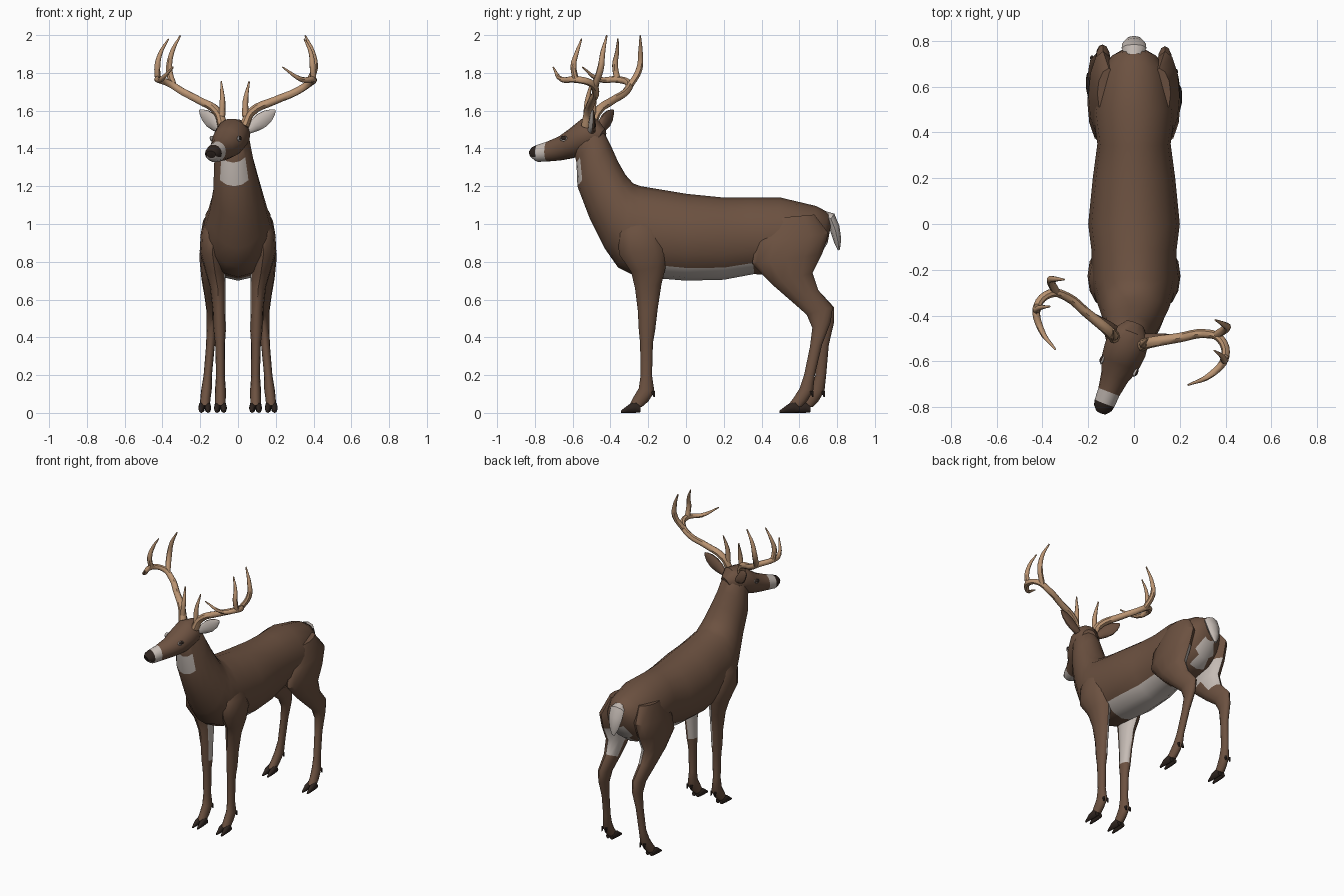
import bpy, bmesh, math
from mathutils import Vector

if "Cube" in bpy.data.objects:
    bpy.data.objects.remove(bpy.data.objects["Cube"])


def material(name, rgb):
    m = bpy.data.materials.new(name)
    m.diffuse_color = (*rgb, 1)
    m.use_nodes = True
    m.node_tree.nodes["Principled BSDF"].inputs["Base Color"].default_value = m.diffuse_color
    return m


BROWN = material("brown coat", (0.150, 0.083, 0.052))
WHITE = material("pale fur", (0.56, 0.50, 0.46))
ANTLER = material("antler bone", (0.50, 0.30, 0.17))
DARK = material("dark hoof and nose", (0.028, 0.018, 0.014))


def finish(ob):
    bpy.ops.object.select_all(action='DESELECT')
    ob.select_set(True)
    bpy.context.view_layer.objects.active = ob
    bpy.ops.object.shade_smooth_by_angle(angle=math.radians(45))


def loft(name, rings, mats, pick=None, n=12):
    """Skin elliptical rings, each given as (top point, bottom point, side vector)."""
    bm = bmesh.new()
    loops = []
    for top, bot, side in rings:
        mid, up = (top + bot) / 2, (top - bot) / 2
        loops.append([bm.verts.new(mid + side * math.cos(2 * math.pi * i / n)
                                   + up * math.sin(2 * math.pi * i / n)) for i in range(n)])
    for a, b in zip(loops, loops[1:]):
        for i in range(n):
            j = (i + 1) % n
            bm.faces.new((a[i], a[j], b[j], b[i]))
    bm.faces.new(loops[0])
    bm.faces.new(loops[-1])
    bmesh.ops.recalc_face_normals(bm, faces=bm.faces)
    for f in bm.faces:
        f.normal_update()
        if pick:
            f.material_index = pick(f.calc_center_median(), f.normal)
    me = bpy.data.meshes.new(name)
    bm.to_mesh(me)
    bm.free()
    for m in mats:
        me.materials.append(m)
    ob = bpy.data.objects.new(name, me)
    bpy.context.collection.objects.link(ob)
    finish(ob)
    return ob


def side_rings(rows):
    """Rows of (y, z of one edge, y, z of other edge, centre x, half width)."""
    return [(Vector((x, y1, z1)), Vector((x, y2, z2)), Vector((w, 0, 0)))
            for y1, z1, y2, z2, x, w in rows]


def head_point(u, f, z, yaw):
    """Sideways u and forward f in the turned head frame."""
    c, s = math.cos(math.radians(yaw)), math.sin(math.radians(yaw))
    return Vector((-0.02 + u * c - f * s, -0.5 - u * s - f * c, z))


# Torso and neck: pale belly, rump and throat
def torso_colour(c, nrm):
    if -0.13 < c.y < 0.42 and c.z < 0.775 and nrm.z < -0.3:
        return 1
    if c.y > 0.6 and nrm.z < -0.2 and abs(c.x) < 0.06:
        return 1
    if 1.19 < c.z < 1.33 and nrm.y < -0.3 and abs(c.x + 0.025) < 0.07:
        return 1
    return 0


loft("torso_and_neck", side_rings([
    (0.77, 1.01, 0.75, 0.90, 0, 0.05),
    (0.755, 1.06, 0.69, 0.80, 0, 0.105),
    (0.69, 1.095, 0.62, 0.75, 0, 0.15),
    (0.50, 1.14, 0.48, 0.725, 0, 0.18),
    (0.34, 1.14, 0.36, 0.735, 0, 0.16),
    (0.20, 1.14, 0.20, 0.705, 0, 0.18),
    (0.00, 1.16, 0.00, 0.70, 0, 0.20),
    (-0.12, 1.18, -0.12, 0.71, 0, 0.185),
    (-0.24, 1.20, -0.26, 0.72, 0, 0.185),
    (-0.28, 1.215, -0.36, 0.77, 0, 0.17),
    (-0.32, 1.26, -0.43, 0.87, 0, 0.15),
    (-0.36, 1.33, -0.51, 1.03, -0.005, 0.125),
    (-0.40, 1.42, -0.575, 1.20, -0.02, 0.107),
    (-0.45, 1.52, -0.58, 1.325, -0.025, 0.09),
    (-0.52, 1.54, -0.59, 1.37, -0.03, 0.07)]), [BROWN, WHITE], torso_colour, 16)

# Tail
loft("tail", side_rings([
    (0.73, 1.07, 0.73, 1.02, 0, 0.035),
    (0.785, 1.055, 0.75, 1.0, 0, 0.054),
    (0.812, 0.99, 0.765, 0.96, 0, 0.052),
    (0.822, 0.92, 0.785, 0.90, 0, 0.035),
    (0.815, 0.865, 0.805, 0.86, 0, 0.01)]), [WHITE], n=8)

# Head with pale muzzle and dark nose
YAW = 21
FWD = head_point(0, 1, 0, YAW) - head_point(0, 0, 0, YAW)
SIDE = head_point(1, 0, 0, YAW) - head_point(0, 0, 0, YAW)


def head_colour(c, nrm):
    f = (c - head_point(0, 0, c.z, YAW)).dot(FWD)
    if f > 0.305 and c.z > 1.352:
        return 2
    return 1 if f > 0.25 else 0


loft("head", [(head_point(0, f1, z1, YAW), head_point(0, f2, z2, YAW), SIDE * w)
              for f1, z1, f2, z2, w in [
    (-0.075, 1.50, -0.05, 1.42, 0.045),
    (-0.03, 1.555, 0.00, 1.38, 0.085),
    (0.05, 1.558, 0.05, 1.36, 0.093),
    (0.12, 1.505, 0.12, 1.345, 0.085),
    (0.18, 1.465, 0.18, 1.335, 0.062),
    (0.25, 1.437, 0.25, 1.33, 0.049),
    (0.305, 1.420, 0.30, 1.328, 0.046),
    (0.335, 1.407, 0.315, 1.333, 0.041),
    (0.35, 1.388, 0.335, 1.348, 0.026)]],
    [BROWN, WHITE, DARK], head_colour, 14)


def ball(name, centre, size, mat):
    bm = bmesh.new()
    bmesh.ops.create_uvsphere(bm, u_segments=10, v_segments=6, radius=1)
    me = bpy.data.meshes.new(name)
    bm.to_mesh(me)
    bm.free()
    me.materials.append(mat)
    ob = bpy.data.objects.new(name, me)
    ob.location, ob.scale = centre, size
    ob.rotation_euler = (0, 0, -math.radians(YAW))
    bpy.context.collection.objects.link(ob)
    finish(ob)


def antler(name, s):
    """One beam with three tines; rows of (u, f, z, radius)."""
    cu = bpy.data.curves.new(name, 'CURVE')
    cu.dimensions = '3D'
    cu.bevel_depth, cu.bevel_resolution, cu.resolution_u = 1, 2, 4
    cu.use_fill_caps = True
    for path in [
        [(.06, .015, 1.52, .026), (.09, -.005, 1.59, .024), (.21, -.06, 1.655, .021),
         (.31, -.105, 1.70, .020), (.385, -.10, 1.745, .019), (.425, -.03, 1.765, .018),
         (.385, .06, 1.765, .014), (.30, .13, 1.83, .004)],
        [(.065, .01, 1.57, .018), (.063, .005, 1.65, .015), (.077, -.02, 1.755, .004)],
        [(.36, -.11, 1.725, .018), (.398, -.155, 1.82, .018), (.385, -.165, 1.91, .013),
         (.342, -.175, 1.998, .004)],
        [(.425, -.03, 1.755, .017), (.425, -.015, 1.84, .016), (.41, -.03, 1.91, .011),
         (.372, -.045, 1.98, .004)]]:
        sp = cu.splines.new('BEZIER')
        sp.bezier_points.add(len(path) - 1)
        for bp, (u, f, z, r) in zip(sp.bezier_points, path):
            bp.co = head_point(s * u, f, z, 15)
            bp.radius = r
            bp.handle_left_type = bp.handle_right_type = 'AUTO'
    cu.materials.append(ANTLER)
    ob = bpy.data.objects.new(name, cu)
    bpy.context.collection.objects.link(ob)
    bpy.ops.object.select_all(action='DESELECT')
    ob.select_set(True)
    bpy.context.view_layer.objects.active = ob
    bpy.ops.object.convert(target='MESH')
    finish(bpy.context.object)


def hoof(name, x, toe):
    """Two pointed toes."""
    for k in (-1, 1):
        loft(f"{name}_toe_{'inner' if k * x < 0 else 'outer'}", side_rings([
            (toe, 0.012, toe, 0.0, x + k * 0.019, 0.006),
            (toe + 0.045, 0.046, toe + 0.03, 0.0, x + k * 0.018, 0.016),
            (toe + 0.085, 0.06, toe + 0.075, 0.0, x + k * 0.016, 0.018),
            (toe + 0.105, 0.035, toe + 0.105, 0.004, x + k * 0.015, 0.014)]), [DARK], n=8)


for s, label in ((-1, "left"), (1, "right")):
    antler(f"{label}_antler", s)
    ball(f"{label}_eye_ring", head_point(s * .077, .127, 1.452, YAW), (.008, .024, .015), WHITE)
    ball(f"{label}_eye", head_point(s * .080, .127, 1.455, YAW), (.009, .018, .012), DARK)

    # Ear: flattened leaf, pale on its front face
    base, tip = head_point(s * .07, -.02, 1.495, 15), head_point(s * .208, -.065, 1.602, 15)
    axis = (tip - base).normalized()
    front = head_point(s * .45, .9, 0, 15) - head_point(0, 0, 0, 15)
    front = (front - axis * front.dot(axis)).normalized()
    wide = axis.cross(front)
    loft(f"{label}_ear", [(base.lerp(tip, t) + wide * w, base.lerp(tip, t) - wide * w, front * d)
                          for t, w, d in [(0, .02, .02), (.25, .036, .02), (.5, .043, .016),
                                          (.75, .034, .011), (.92, .017, .006), (1, .004, .003)]],
         [BROWN, WHITE], lambda c, n, fr=front: int(n.dot(fr) > 0.35), 10)

    # Front leg, pale on the inside above the knee
    def inner(c, n, s=s):
        return int(n.x * s < -0.25 and n.y > -0.3 and 0.42 < c.z < 0.82)

    loft(f"{label}_front_leg", side_rings([(a, b, c, d, s * x, w) for a, b, c, d, x, w in [
        (-.30, 1.06, -.18, 1.06, .115, .035),
        (-.36, .95, -.13, .97, .13, .066),
        (-.355, .84, -.10, .87, .135, .068),
        (-.29, .745, -.105, .78, .122, .055),
        (-.27, .66, -.13, .68, .107, .042),
        (-.255, .54, -.15, .55, .10, .034),
        (-.25, .44, -.163, .44, .097, .033),
        (-.243, .37, -.175, .37, .095, .026),
        (-.24, .20, -.18, .20, .093, .023),
        (-.25, .13, -.167, .11, .093, .029),
        (-.28, .08, -.20, .06, .093, .028),
        (-.30, .04, -.235, .03, .093, .028)]]), [BROWN, WHITE], inner)
    hoof(f"{label}_front_hoof", s * .093, -.345)

    # Hind leg; the right foot stands slightly ahead of the left
    def step(z, s=s):
        return -s * 0.03 * max(0, min(1, (0.6 - z) / 0.4))

    loft(f"{label}_hind_leg", side_rings(
        [(a + step(b), b, c + step(d), d, s * x, w) for a, b, c, d, x, w in [
            (.46, 1.03, .68, 1.05, .11, .05),
            (.37, .90, .755, .95, .135, .064),
            (.35, .79, .72, .84, .14, .064),
            (.45, .685, .67, .74, .14, .054),
            (.56, .59, .70, .65, .135, .043),
            (.645, .52, .78, .56, .135, .032),
            (.68, .45, .775, .48, .138, .028),
            (.675, .35, .738, .36, .146, .023),
            (.655, .20, .712, .20, .160, .022),
            (.632, .13, .703, .115, .167, .028),
            (.60, .08, .67, .06, .173, .027),
            (.57, .04, .64, .03, .176, .027)]]), [BROWN, WHITE],
        lambda c, n, s=s: int(n.x * s < -0.4 and 0.66 < c.z < 0.80 and c.y > 0.5))
    hoof(f"{label}_hind_hoof", s * .176, .525 + step(0))

    # Dewclaws behind each foot
    for leg, x, y in (("front", .093, -.175), ("hind", .17, .695 + step(.1))):
        for k in (-1, 1):
            loft(f"{label}_{leg}_dewclaw_{'a' if k < 0 else 'b'}", side_rings([
                (y - .012, .115, y + .012, .115, s * x + k * .014, .009),
                (y + .002, .085, y + .012, .085, s * x + k * .016, .004)]), [DARK], n=6)
